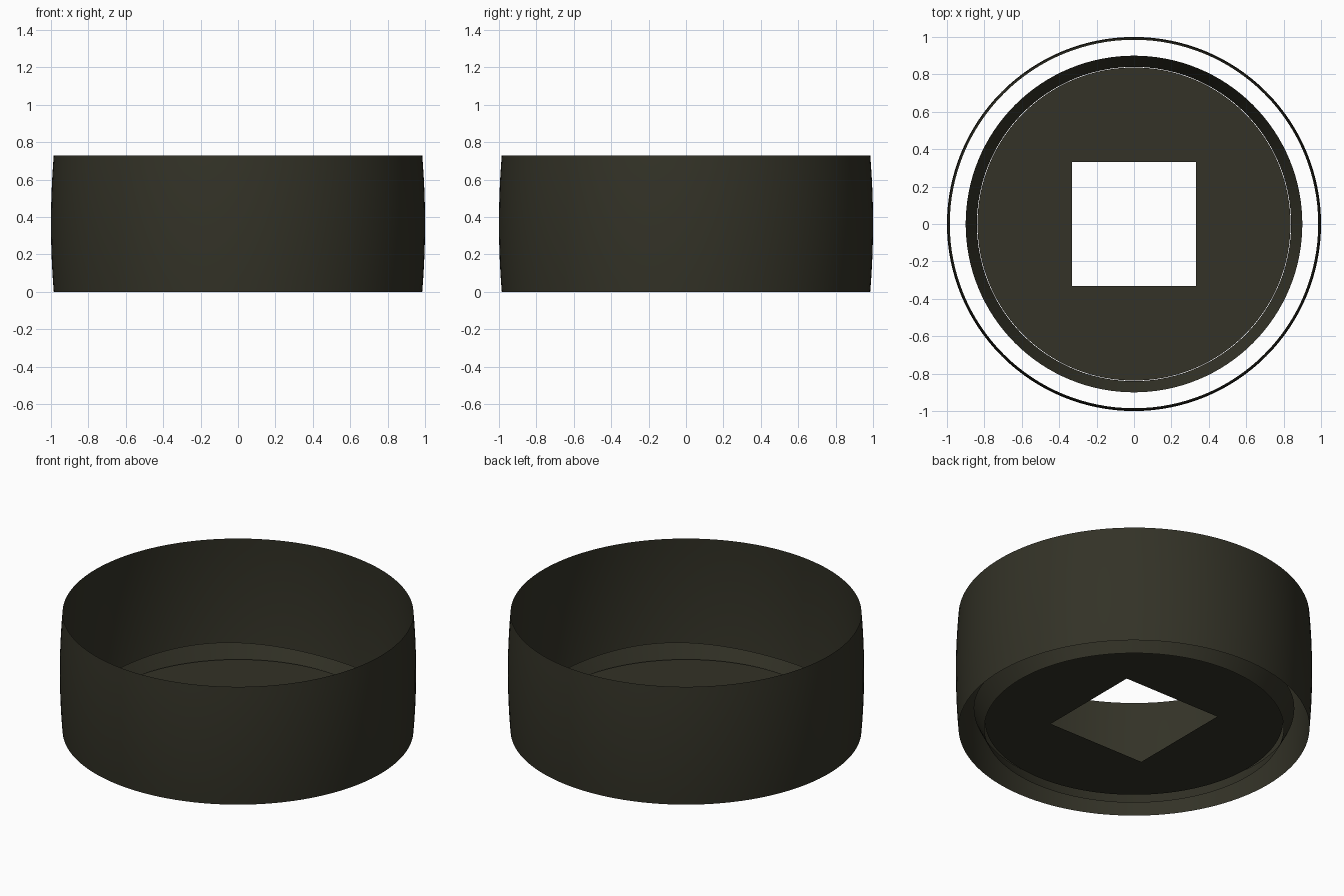
import bpy, bmesh
from math import sin, cos, pi

cube = bpy.data.objects.get("Cube")
if cube:
    bpy.data.objects.remove(cube, do_unlink=True)

SEGMENTS = 128

olive = bpy.data.materials.new("dark olive")
olive.use_nodes = True
colour = (0.033, 0.032, 0.02, 1)
olive.diffuse_color = colour
olive.node_tree.nodes["Principled BSDF"].inputs["Base Color"].default_value = colour


def loft(name, rings):
    """Skin a surface through rings; each ring maps an angle to a point."""
    bm = bmesh.new()
    loops = [[bm.verts.new(ring(2 * pi * i / SEGMENTS)) for i in range(SEGMENTS)]
             for ring in rings]
    for low, high in zip(loops, loops[1:]):
        for i in range(SEGMENTS):
            j = (i + 1) % SEGMENTS
            bm.faces.new((low[i], low[j], high[j], high[i]))
    mesh = bpy.data.meshes.new(name)
    bm.to_mesh(mesh)
    bm.free()
    mesh.materials.append(olive)
    obj = bpy.data.objects.new(name, mesh)
    bpy.context.collection.objects.link(obj)
    bpy.ops.object.select_all(action='DESELECT')
    obj.select_set(True)
    bpy.context.view_layer.objects.active = obj
    bpy.ops.object.shade_smooth_by_angle()
    return obj


def circle(radius, z):
    return lambda a: (radius * cos(a), radius * sin(a), z)


def square(half, z):
    def point(a):
        s = half / max(abs(cos(a)), abs(sin(a)))
        return (s * cos(a), s * sin(a), z)
    return point


def wavy_circle(radius, z, wave):
    return lambda a: (radius * cos(a), radius * sin(a), z - wave * cos(4 * a))


# Thin open shell, bulging slightly at mid height
HEIGHT, STEPS = 0.73, 12
shell_rings = []
for k in range(STEPS + 1):
    t = k / STEPS
    shell_rings.append(circle(1 - 0.015 * (2 * t - 1) ** 2, HEIGHT * t))
loft("outer_shell", shell_rings)

# Flared collar with a gently waving upper edge
loft("flared_collar", [circle(0.84, 0), wavy_circle(0.9, 0.115, 0.013)])

# Flat base plate with a square opening
loft("base_plate", [circle(0.837, 0.05), square(0.332, 0.05)])
